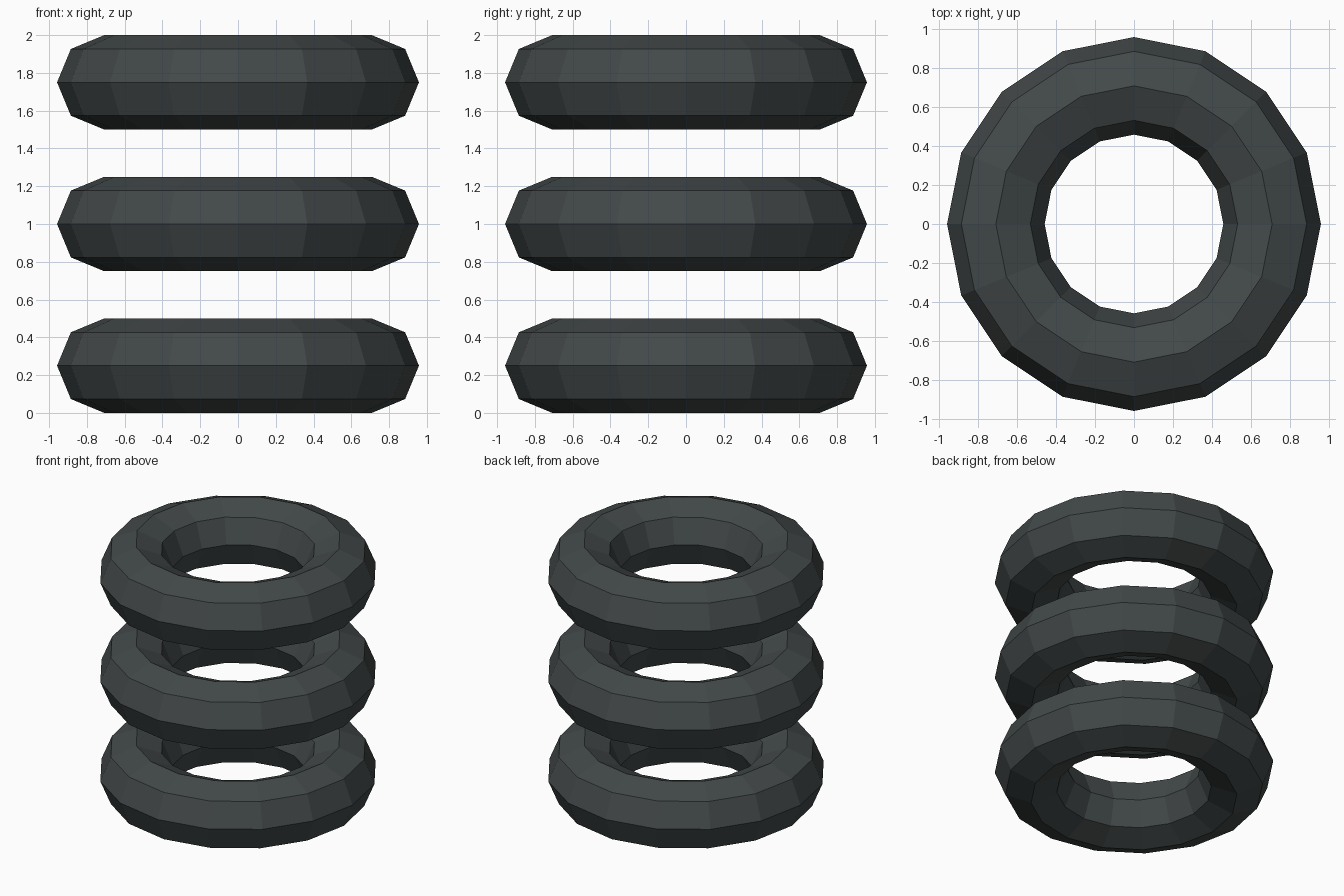
import bpy

if "Cube" in bpy.data.objects:
    bpy.data.objects.remove(bpy.data.objects["Cube"])

# Dark rubber colour
rubber = bpy.data.materials.new("dark_rubber")
rubber.diffuse_color = (0.055, 0.065, 0.065, 1)
rubber.use_nodes = True
rubber.node_tree.nodes["Principled BSDF"].inputs["Base Color"].default_value = rubber.diffuse_color


def tyre_ring(name, z):
    bpy.ops.mesh.primitive_torus_add(
        major_segments=16, minor_segments=8,
        major_radius=0.708, minor_radius=0.25, location=(0, 0, z))
    ring = bpy.context.object
    ring.name = name
    ring.data.materials.append(rubber)
    bpy.ops.object.shade_flat()


# Three evenly spaced low-poly rings
for name, z in (("lower_ring", 0.25), ("middle_ring", 1.0), ("upper_ring", 1.75)):
    tyre_ring(name, z)
